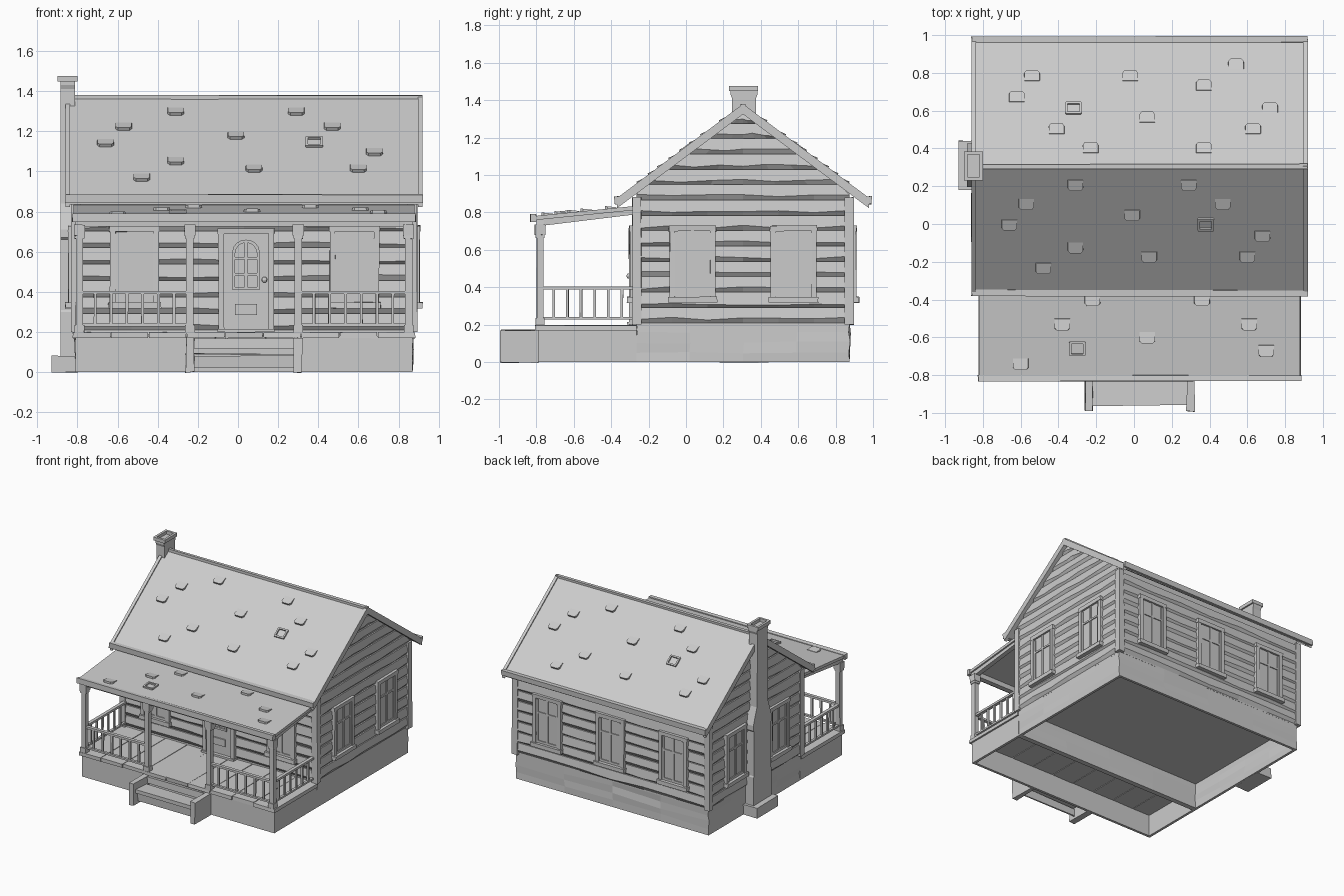
import bpy, bmesh, math, random
from mathutils import Matrix, Vector

random.seed(4)
cube = bpy.data.objects.get("Cube")
if cube:
    bpy.data.objects.remove(cube)

CX, CY = 0.03, 0.305          # house centre
HX, HY = 0.84, 0.57           # house half sizes
FLOOR, RIDGE, SLOPE = 0.2, 1.37, 0.746
ROOF_HX, EAVE = 0.89, 0.67
I = Matrix.Identity(4)


def house_side(angle):
    return Matrix.Translation((CX, CY, 0)) @ Matrix.Rotation(math.radians(angle), 4, 'Z')


def loft(bm, rings, m=I, closed=False):
    """Skin a row of equal rings, capping the ends unless the row is closed."""
    vs = [[bm.verts.new(m @ Vector(p)) for p in r] for r in rings]
    n = len(vs[0])
    pairs = list(zip(vs, vs[1:])) + ([(vs[-1], vs[0])] if closed else [])
    for a, b in pairs:
        for i in range(n):
            j = (i + 1) % n
            bm.faces.new((a[i], a[j], b[j], b[i]))
    if not closed:
        bm.faces.new(vs[0][::-1])
        bm.faces.new(vs[-1])


def rect(x0, x1, y0, y1, z):
    return [(x0, y0, z), (x1, y0, z), (x1, y1, z), (x0, y1, z)]


def box(bm, x0, x1, y0, y1, z0, z1, m=I, wobble=0.0):
    rings = [rect(x0, x1, y0, y1, z) for z in (z0, z1)]
    if wobble:
        rings = [[[c + random.uniform(-wobble, wobble) for c in p] for p in r] for r in rings]
    loft(bm, rings, m)


def along_x(bm, profile, x0, x1, m=I):
    loft(bm, [[(x, y, z) for y, z in profile] for x in (x0, x1)], m)


def finish(name, bm):
    bmesh.ops.recalc_face_normals(bm, faces=bm.faces)
    mesh = bpy.data.meshes.new(name)
    bm.to_mesh(mesh)
    bm.free()
    ob = bpy.data.objects.new(name, mesh)
    bpy.context.scene.collection.objects.link(ob)
    return ob


def skirt(name, x0, x1, y0, y1, top, rough):
    """Foundation walls, open underneath."""
    t = 0.02
    bm = bmesh.new()
    loft(bm, [rect(x0, x1, y0, y1, 0), rect(x0, x1, y0, y1, top),
              rect(x0 + t, x1 - t, y0 + t, y1 - t, top),
              rect(x0 + t, x1 - t, y0 + t, y1 - t, 0)], closed=True)
    if rough:
        bmesh.ops.subdivide_edges(bm, edges=bm.edges[:], cuts=3, use_grid_fill=True)
        for v in bm.verts:
            if 0.01 < v.co.z < top - 0.01:
                v.co += Vector([random.uniform(-rough, rough) for _ in range(3)])
    finish(name, bm)


# Foundations and solid house core
skirt("house_foundation", CX - HX, CX + HX, CY - HY, CY + HY, 0.21, 0.007)
skirt("porch_foundation", CX - HX, CX + HX, -0.79, CY - HY, 0.18, 0)
bm = bmesh.new()
under = RIDGE - 0.035
wall_top = under - SLOPE * HY
side = [(-HY, FLOOR), (HY, FLOOR), (HY, wall_top), (0, under), (-HY, wall_top)]
along_x(bm, side, -HX, HX, house_side(0))
finish("house_core", bm)

# Uneven clapboards on all four walls, running up into the gables
bm = bmesh.new()
STEP = 0.082
for angle in (0, 90, 180, 270):
    gable = angle % 180 == 90
    half, depth = (HY, HX) if gable else (HX, HY)
    z = FLOOR + 0.01
    while z < (under - 0.03 if gable else wall_top - 0.05):
        z1 = min(z + STEP, under)
        rings = []
        for k in range(7):
            t = k / 3 - 1
            lip = min(z + random.uniform(0.012, 0.03), z1 - 0.005)
            pts = [(0, z), (0.018, lip), (0.01, z1), (0, z1)]
            ring = []
            for out, h in pts:
                w = min(half, (under - h) / SLOPE) if gable else half
                ring.append((t * w, -depth - out, h))
            rings.append(ring)
        loft(bm, rings, house_side(angle))
        z += STEP
finish("wall_clapboards", bm)

# Corner boards
bm = bmesh.new()
for sx in (-1, 1):
    for sy in (-1, 1):
        x, y = CX + sx * (HX - 0.002), CY + sy * (HY - 0.002)
        box(bm, x - 0.024, x + 0.024, y - 0.024, y + 0.024, FLOOR, 0.88, wobble=0.002)
finish("corner_boards", bm)

# Windows: glass, frame, sill, sash bars
def window(bm, u, depth, m):
    m = m @ Matrix.Translation((u, -depth, 0))
    box(bm, -0.105, 0.105, -0.022, 0, 0.34, 0.71, m)
    for s in (-1, 1):
        box(bm, s * 0.109 - 0.014, s * 0.109 + 0.014, -0.036, 0, 0.34, 0.71, m, 0.002)
        box(bm, s * 0.088 - 0.008, s * 0.088 + 0.008, -0.029, 0, 0.36, 0.69, m)
    box(bm, -0.127, 0.127, -0.038, 0, 0.70, 0.73, m, 0.002)
    box(bm, -0.132, 0.132, -0.05, 0, 0.318, 0.348, m, 0.002)
    box(bm, -0.1, 0.1, -0.029, 0, 0.35, 0.368, m)
    box(bm, -0.008, 0.008, -0.029, 0, 0.35, 0.70, m)
    box(bm, -0.1, 0.1, -0.029, 0, 0.58, 0.594, m)


for name, angle, places in (("front", 0, (-0.545, 0.55)), ("right_side", 270, (-0.27, 0.27)),
                            ("back", 180, (-0.55, 0, 0.55)), ("left_side", 90, (-0.27, 0.27))):
    bm = bmesh.new()
    for u in places:
        window(bm, u, HY if angle % 180 == 0 else HX, house_side(angle))
    finish(name + "_windows", bm)

# Door with arched light, letter flap and knob
door = Matrix.Translation((0.04, CY - HY, 0))
bm = bmesh.new()
box(bm, -0.115, 0.115, -0.024, 0, 0.2, 0.69, door)
for s in (-1, 1):
    box(bm, s * 0.124 - 0.014, s * 0.124 + 0.014, -0.04, 0, 0.2, 0.70, door, 0.002)
box(bm, -0.142, 0.142, -0.042, 0, 0.69, 0.715, door, 0.002)
box(bm, -0.142, 0.142, -0.05, 0, 0.2, 0.215, door)
box(bm, -0.055, 0.055, -0.034, 0, 0.285, 0.34, door)
for h in (0.48, 0.56):
    box(bm, -0.06, 0.06, -0.032, 0, h, h + 0.014, door)
box(bm, -0.007, 0.007, -0.032, 0, 0.41, 0.65, door)
outline = [(1, 0.41), (-1, 0.41)] + [(-math.cos(i * math.pi / 8), 0.6 + 0.06 * math.sin(i * math.pi / 8))
                                   for i in range(9)]
rings = []
for x, h in outline:
    hin = 0.535 + (h - 0.535) * 0.88
    rings.append([(x * 0.068, 0, h), (x * 0.068, -0.036, h), (x * 0.054, -0.036, hin), (x * 0.054, 0, hin)])
loft(bm, rings, door, closed=True)
bmesh.ops.create_uvsphere(bm, u_segments=10, v_segments=6, radius=0.015,
                          matrix=door @ Matrix.Translation((0.092, -0.038, 0.46)))
finish("front_door", bm)

# Main roof slabs, barge boards, eave boards and ridge
bm_roof, bm_trim = bmesh.new(), bmesh.new()


def strip(top, bottom, reach):
    drop = SLOPE * reach
    return [(0, RIDGE + top), (-reach, RIDGE + top - drop), (-reach, RIDGE + bottom - drop), (0, RIDGE + bottom)]


for angle in (0, 180):
    m = house_side(angle)
    along_x(bm_roof, strip(0, -0.035, EAVE), -ROOF_HX + 0.01, ROOF_HX - 0.01, m)
    for s in (-1, 1):
        x = s * (ROOF_HX - 0.012)
        along_x(bm_trim, strip(0.01, -0.045, EAVE + 0.004), x - 0.012, x + 0.012, m)
    box(bm_trim, -ROOF_HX, ROOF_HX, -EAVE - 0.018, -EAVE + 0.015, 0.845, 0.885, m, 0.003)
box(bm_trim, -ROOF_HX, ROOF_HX, -0.012, 0.012, RIDGE - 0.02, RIDGE + 0.008, house_side(0), 0.003)
finish("main_roof", bm_roof)
finish("main_roof_trim", bm_trim)

# Porch roof, its edge boards and beams
P_IN, P_OUT, P_TOP, P_SLOPE = CY - HY, -0.815, 0.835, 0.1
P_LOW = P_TOP - P_SLOPE * (P_IN - P_OUT)
bm = bmesh.new()
along_x(bm, [(P_IN, P_TOP), (P_OUT, P_LOW), (P_OUT, P_LOW - 0.022), (P_IN, P_TOP - 0.022)], -0.82, 0.88)
finish("porch_roof", bm)
bm = bmesh.new()
box(bm, -0.825, 0.885, -0.832, -0.8, 0.748, 0.788, wobble=0.003)
box(bm, -0.81, 0.87, -0.8, -0.76, 0.725, 0.765, wobble=0.002)
for x in (-0.79, -0.24, 0.30, 0.85):
    along_x(bm, [(P_IN, P_TOP - 0.015), (-0.8, P_LOW - 0.015), (-0.8, 0.725), (P_IN, 0.79)], x - 0.018, x + 0.018)
finish("porch_roof_beams", bm)

# Scattered raised shingles; one per slope is an open frame
def shingle(bm, x, y, ridge_z, slope, patch, m=I):
    """Place a tab at (x, y) where ridge_z is the roof height there."""
    f = m @ Matrix.Translation((x, y, ridge_z)) @ Matrix.Rotation(math.atan(slope), 4, 'X')
    if patch:
        for s in (-1, 1):
            box(bm, s * 0.037 - 0.006, s * 0.037 + 0.006, -0.035, 0.035, -0.004, 0.012, f)
            box(bm, -0.04, 0.04, s * 0.033 - 0.006, s * 0.033 + 0.006, -0.004, 0.012, f)
        return
    plan = [(-0.042, 0.03), (-0.042, -0.02), (-0.03, -0.034), (0.03, -0.034), (0.042, -0.02), (0.042, 0.03)]
    loft(bm, [[(a, b, -0.004) for a, b in plan],
              [(a * 0.95, b * 0.95, 0.009 - b * 0.2) for a, b in plan]], f)


tabs = [(0.38, 0), (-0.31, 0.21), (0.29, 0.21), (-0.57, 0.11), (0.47, 0.11), (-0.01, 0.05), (-0.66, 0),
        (0.68, -0.06), (-0.31, -0.12), (0.08, -0.17), (0.6, -0.17), (-0.48, -0.23)]
porch_tabs = [(-0.3, -0.66), (-0.22, -0.4), (0.36, -0.4), (-0.38, -0.53), (0.61, -0.53),
              (0.07, -0.6), (0.7, -0.67), (-0.6, -0.74)]
bm = bmesh.new()
for angle in (0, 180):
    for i, (x, y) in enumerate(tabs):
        shingle(bm, x - CX, y - CY, RIDGE + (y - CY) * SLOPE, SLOPE, i == 0, house_side(angle))
for i, (x, y) in enumerate(porch_tabs):
    shingle(bm, x, y, P_TOP + (y - P_IN) * P_SLOPE, P_SLOPE, i == 0)
finish("roof_shingles", bm)

# Porch deck planks
bm = bmesh.new()
planks = 9
w = 1.71 / planks
for i in range(planks):
    x = -0.825 + i * w
    box(bm, x + 0.002, x + w - 0.002, -0.803 + random.uniform(-0.008, 0.008), P_IN, 0.17, 0.198, wobble=0.002)
finish("porch_deck", bm)

# Porch posts with bases and capitals
bm = bmesh.new()
for x in (-0.79, -0.24, 0.30, 0.85):
    for r, z0, z1 in ((0.018, 0.19, 0.74), (0.024, 0.19, 0.235), (0.024, 0.665, 0.68), (0.028, 0.68, 0.735)):
        box(bm, x - r, x + r, -0.78 - r, -0.78 + r, z0, z1, wobble=0.001)
finish("porch_posts", bm)

# Railings, given as a start point, a direction angle and a length
bm = bmesh.new()
for x, y, angle, length in ((-0.79, -0.78, 0, 0.55), (0.30, -0.78, 0, 0.55),
                            (-0.79, -0.78, 90, 0.51), (0.85, -0.78, 90, 0.51)):
    m = Matrix.Translation((x, y, 0)) @ Matrix.Rotation(math.radians(angle), 4, 'Z')
    box(bm, 0, length, -0.013, 0.013, 0.388, 0.405, m)
    box(bm, 0, length, -0.01, 0.01, 0.228, 0.242, m)
    for i in range(1, 7):
        u = length * i / 7
        box(bm, u - 0.007, u + 0.007, -0.007, 0.007, 0.235, 0.395, m, 0.001)
finish("porch_railings", bm)

# Front steps
bm = bmesh.new()
for x in (-0.24, 0.30):
    box(bm, x - 0.02, x + 0.02, -0.99, -0.79, 0, 0.17, wobble=0.005)
box(bm, -0.23, 0.29, -0.96, -0.83, 0.09, 0.115, wobble=0.006)
box(bm, -0.23, 0.29, -0.82, -0.79, 0.12, 0.165, wobble=0.004)
box(bm, -0.23, 0.29, -0.94, -0.925, 0.02, 0.08, wobble=0.006)
finish("front_steps", bm)

# Chimney: footing, shouldered stack, hollow cap
bm = bmesh.new()
box(bm, -0.93, -0.8, 0.18, 0.44, 0, 0.08, wobble=0.003)
stack = [(0.11, 0.0), (0.11, 0.3), (0.105, 0.31), (0.105, 0.66), (0.115, 0.67), (0.115, 0.71),
         (0.07, 0.84), (0.066, 1.1), (0.064, 1.41), (0.072, 1.43), (0.072, 1.45)]
loft(bm, [rect(-0.885, -0.812, 0.31 - r, 0.31 + r, z) for r, z in stack])
loft(bm, [rect(-0.9 + t, -0.8 - t, 0.23 + t, 0.385 - t, z)
          for t, z in ((0, 1.448), (0, 1.475), (0.018, 1.475), (0.018, 1.448))], closed=True)
finish("chimney", bm)
